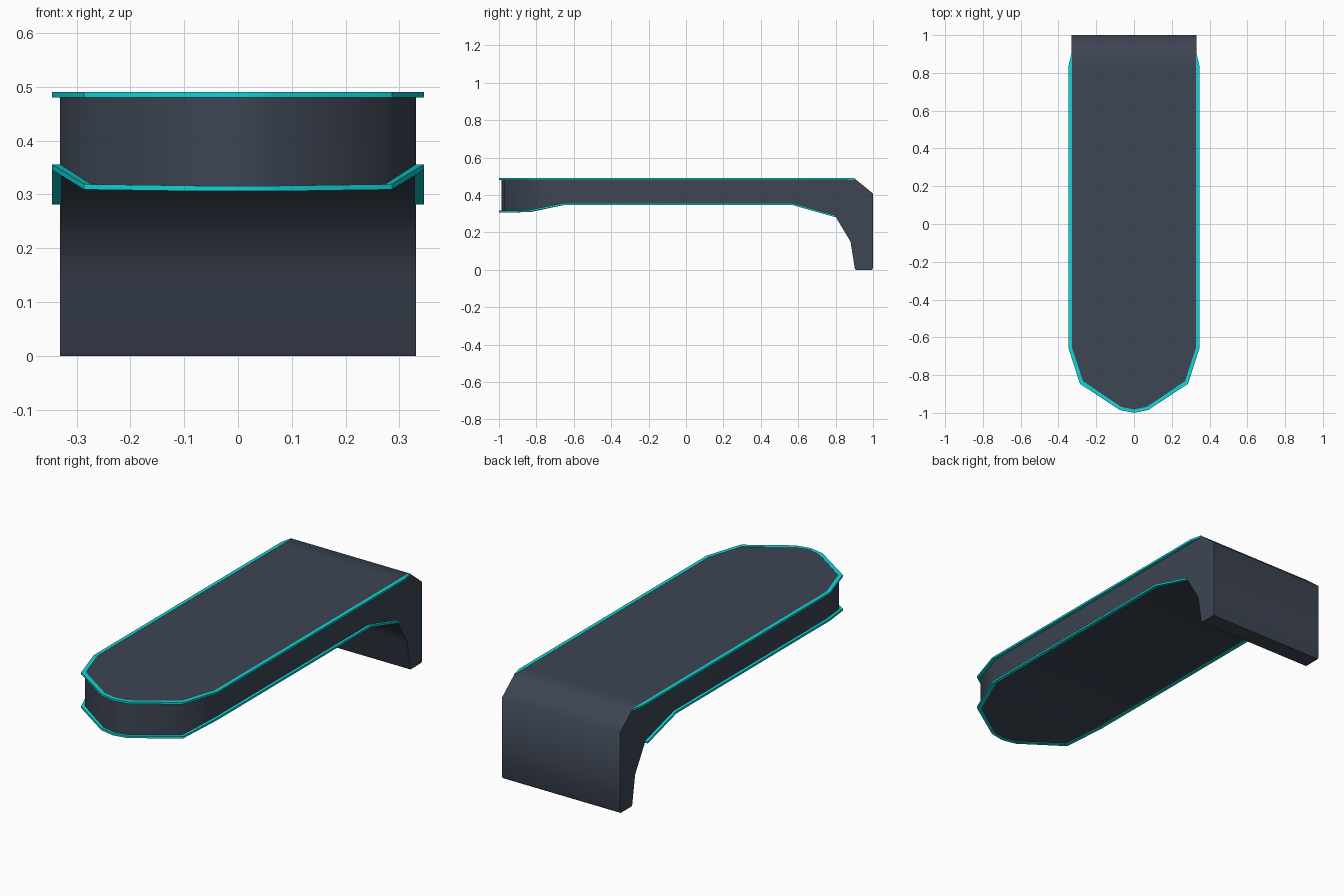
import bpy, bmesh, math

if "Cube" in bpy.data.objects:
    bpy.data.objects.remove(bpy.data.objects["Cube"])


def material(name, rgb):
    m = bpy.data.materials.new(name)
    m.diffuse_color = (*rgb, 1)
    m.use_nodes = True
    m.node_tree.nodes["Principled BSDF"].inputs["Base Color"].default_value = m.diffuse_color
    return m


slate = material("dark slate", (0.047, 0.060, 0.087))
cyan = material("cyan", (0.006, 0.66, 0.66))


def loft(name, rings, mat, angle):
    """Skin a list of four-point rings and cap both ends."""
    bm = bmesh.new()
    vs = [[bm.verts.new(p) for p in ring] for ring in rings]
    for a, b in zip(vs, vs[1:]):
        for i in range(4):
            j = (i + 1) % 4
            bm.faces.new((a[i], a[j], b[j], b[i]))
    bm.faces.new(vs[0])
    bm.faces.new(vs[-1])
    bmesh.ops.remove_doubles(bm, verts=bm.verts, dist=1e-5)
    bmesh.ops.recalc_face_normals(bm, faces=bm.faces)
    me = bpy.data.meshes.new(name)
    bm.to_mesh(me)
    bm.free()
    me.materials.append(mat)
    ob = bpy.data.objects.new(name, me)
    bpy.context.collection.objects.link(ob)
    bpy.context.view_layer.objects.active = ob
    ob.select_set(True)
    bpy.ops.object.shade_smooth_by_angle(angle=math.radians(angle))
    ob.select_set(False)
    return ob


# Deck bending down into the rear leg: half width, upper y, z, lower y, z
TOP = 0.489
sections = [
    (0.0, -0.986, TOP, -0.986, 0.309),
    (0.07, -0.972, TOP, -0.972, 0.309),
    (0.273, -0.835, TOP, -0.835, 0.312),
    (0.331, -0.655, TOP, -0.655, 0.350),
    (0.331, 0.57, TOP, 0.57, 0.350),
    (0.331, 0.82, TOP, 0.75, 0.298),
    (0.331, 0.90, TOP, 0.80, 0.284),
    (0.331, 1.00, 0.408, 0.88, 0.15),
    (0.331, 1.00, 0.01, 0.902, 0.01),
    (0.331, 0.995, 0.0, 0.907, 0.0),
]
loft("deck_and_leg",
     [[(-w, yt, zt), (w, yt, zt), (w, yb, zb), (-w, yb, zb)]
      for w, yt, zt, yb, zb in sections], slate, 60)


def trim(name, half):
    """Rail around the nose: outer x, y, inner x, y, centre z; mirrored in x."""
    path = half + [(-a, b, -c, d, z) for a, b, c, d, z in half[-2::-1]]
    h = 0.005
    loft(name, [[(ox, oy, z - h), (ox, oy, z + h), (ix, iy, z + h), (ix, iy, z - h)]
                for ox, oy, ix, iy, z in path], cyan, 30)


def nose(z_side, z_mid, z_tip):
    return [(0.346, -0.66, 0.328, -0.655, z_side),
            (0.286, -0.846, 0.270, -0.832, z_mid),
            (0.075, -0.985, 0.068, -0.968, z_tip),
            (0.0, -1.0, 0.0, -0.982, z_tip)]


# Upper rail, tapering into the body at the back
trim("upper_trim", [(0.332, 0.90, 0.328, 0.90, 0.485),
                    (0.346, 0.84, 0.328, 0.84, 0.485)] + nose(0.485, 0.485, 0.485))
# Lower rail, following the bottom edge
trim("lower_trim", [(0.346, 0.80, 0.328, 0.80, 0.286),
                    (0.346, 0.57, 0.328, 0.57, 0.351)] + nose(0.351, 0.314, 0.311))
